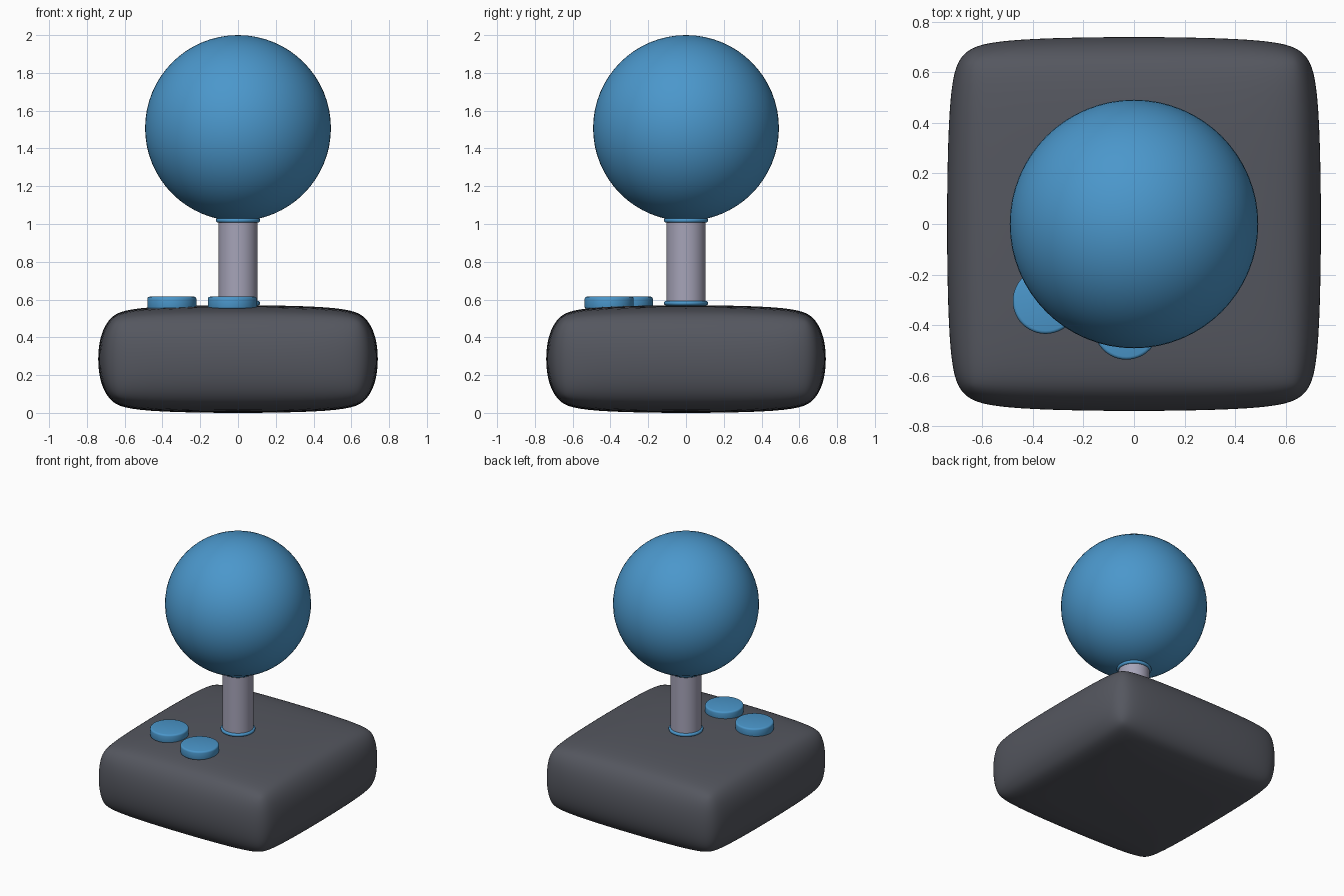
import bpy
import math

if "Cube" in bpy.data.objects:
    bpy.data.objects.remove(bpy.data.objects["Cube"])


def material(name, rgb):
    m = bpy.data.materials.new(name)
    m.diffuse_color = (*rgb, 1)
    m.use_nodes = True
    m.node_tree.nodes["Principled BSDF"].inputs["Base Color"].default_value = m.diffuse_color
    return m


BLUE = material("blue_plastic", (0.07, 0.31, 0.60))
DARK = material("dark_plastic", (0.09, 0.095, 0.115))
METAL = material("pale_metal", (0.38, 0.37, 0.48))


def finish(name, mat, angle=40):
    ob = bpy.context.object
    ob.name = name
    ob.data.materials.append(mat)
    bpy.ops.object.shade_smooth_by_angle(angle=math.radians(angle))
    return ob


def cylinder(name, mat, r, x, y, z0, z1, bevel=0):
    bpy.ops.mesh.primitive_cylinder_add(vertices=48, radius=r, depth=z1 - z0,
                                        location=(x, y, (z0 + z1) / 2))
    if bevel:
        mod = bpy.context.object.modifiers.new("rounded_rim", 'BEVEL')
        mod.width, mod.segments = bevel, 3
        mod.limit_method = 'ANGLE'
        bpy.ops.object.convert(target='MESH')
    return finish(name, mat)


# Pillow-like base: bevelled box, then subdivided
bpy.ops.mesh.primitive_cube_add(size=1, location=(0, 0, 0.285))
base = bpy.context.object
base.scale = (1.5, 1.5, 0.585)
bpy.ops.object.transform_apply(location=False, rotation=False, scale=True)
bevel = base.modifiers.new("round_edges", 'BEVEL')
bevel.width, bevel.segments = 0.2, 2
subsurf = base.modifiers.new("soften", 'SUBSURF')
subsurf.levels = subsurf.render_levels = 3
bpy.ops.object.convert(target='MESH')
base = finish("base", DARK, 60)
bpy.context.view_layer.update()
base.dimensions = (1.48, 1.48, 0.57)

# Stick with a thin collar at each end
cylinder("stick", METAL, 0.104, 0, 0, 0.55, 1.06)
for name, z in (("lower_collar", 0.581), ("upper_collar", 1.019)):
    bpy.ops.mesh.primitive_torus_add(major_segments=48, minor_segments=12,
                                     major_radius=0.105, minor_radius=0.012,
                                     location=(0, 0, z))
    finish(name, BLUE, 60)

# Ball knob
bpy.ops.mesh.primitive_uv_sphere_add(segments=64, ring_count=32, radius=0.492,
                                     location=(0, 0, 1.508))
finish("ball_knob", BLUE)

# Two push buttons
for name, x, y in (("left_button", -0.35, -0.305), ("front_button", -0.03, -0.407)):
    cylinder(name, BLUE, 0.13, x, y, 0.55, 0.615, 0.012)
